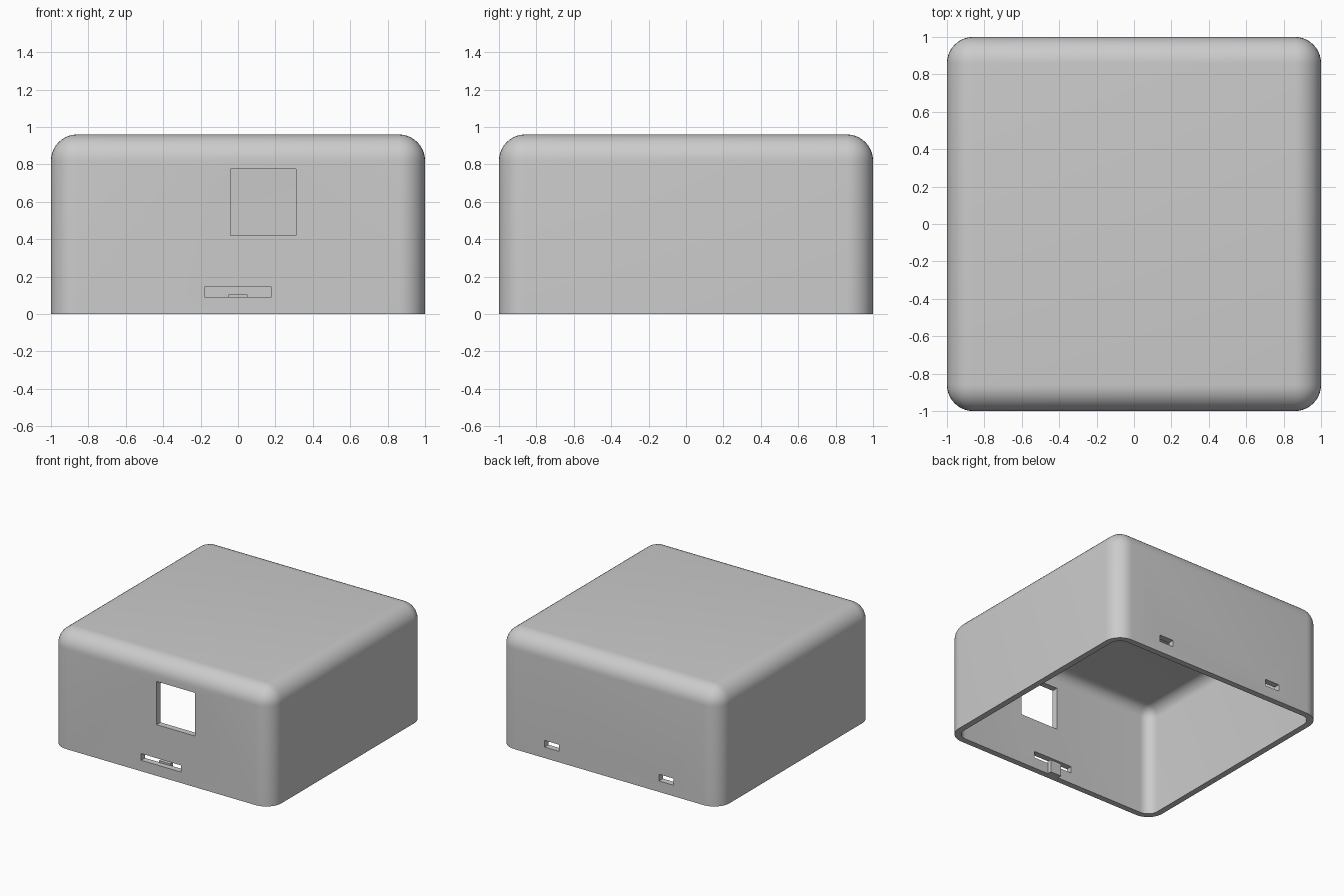
import bpy
import bmesh
import math
from mathutils import Vector

old = bpy.data.objects.get("Cube")
if old:
    bpy.data.objects.remove(old, do_unlink=True)

HEIGHT, RADIUS, WALL = 0.96, 0.14, 0.05

grey = bpy.data.materials.new("light grey plastic")
grey.use_nodes = True
colour = (0.6, 0.6, 0.6, 1)
grey.diffuse_color = colour
grey.node_tree.nodes["Principled BSDF"].inputs["Base Color"].default_value = colour


def box_mesh(low, high):
    """Axis-aligned box as a bmesh."""
    low, high = Vector(low), Vector(high)
    bm = bmesh.new()
    bmesh.ops.create_cube(bm, size=1)
    bmesh.ops.scale(bm, vec=high - low, verts=bm.verts)
    bmesh.ops.translate(bm, vec=(low + high) / 2, verts=bm.verts)
    return bm


def make_object(name, bm):
    mesh = bpy.data.meshes.new(name)
    bm.to_mesh(mesh)
    bm.free()
    obj = bpy.data.objects.new(name, mesh)
    bpy.context.collection.objects.link(obj)
    mesh.materials.append(grey)
    return obj


def activate(obj):
    bpy.ops.object.select_all(action="DESELECT")
    obj.select_set(True)
    bpy.context.view_layer.objects.active = obj


# Rounded cover with an open underside
bm = box_mesh((-1, -1, 0), (1, 1, HEIGHT))
rounded = [e for e in bm.edges if any(v.co.z > 0.1 for v in e.verts)]
bmesh.ops.bevel(bm, geom=rounded, offset=RADIUS, offset_type="OFFSET",
                segments=10, profile=0.5, affect="EDGES")
bottom = [f for f in bm.faces if all(v.co.z < 0.001 for v in f.verts)]
bmesh.ops.delete(bm, geom=bottom, context="FACES")
cover = make_object("cover", bm)
activate(cover)

shell = cover.modifiers.new("wall", "SOLIDIFY")
shell.thickness = WALL
shell.offset = -1
shell.use_even_offset = True
bpy.ops.object.modifier_apply(modifier=shell.name)

# Openings: front window, front slot and a pair of rear slots
SLOT_LOW, SLOT_HIGH = 0.09, 0.145
openings = [
    ("window", -0.04, 0.31, 0.42, 0.775, -1),
    ("front_slot", -0.18, 0.18, SLOT_LOW, SLOT_HIGH, -1),
]
for side, label in ((-1, "right"), (1, "left")):
    x = side * 0.52
    openings.append((label + "_rear_slot", x - 0.065, x + 0.065,
                     SLOT_LOW, SLOT_HIGH, 1))

for name, x0, x1, z0, z1, y in openings:
    cutter = make_object(name + "_cutter",
                         box_mesh((x0, y - 0.1, z0), (x1, y + 0.1, z1)))
    cutter.hide_render = True
    cut = cover.modifiers.new(name, "BOOLEAN")
    cut.operation = "DIFFERENCE"
    cut.solver = "EXACT"
    cut.object = cutter
    bpy.ops.object.modifier_apply(modifier=cut.name)
    bpy.data.objects.remove(cutter, do_unlink=True)

bpy.ops.object.shade_smooth_by_angle(angle=math.radians(30))

# Small catch on the inside of the front wall, below the slot
inner = WALL - 1
make_object("inner_catch",
            box_mesh((-0.05, inner - 0.005, 0), (0.05, inner + 0.035, 0.105)))
